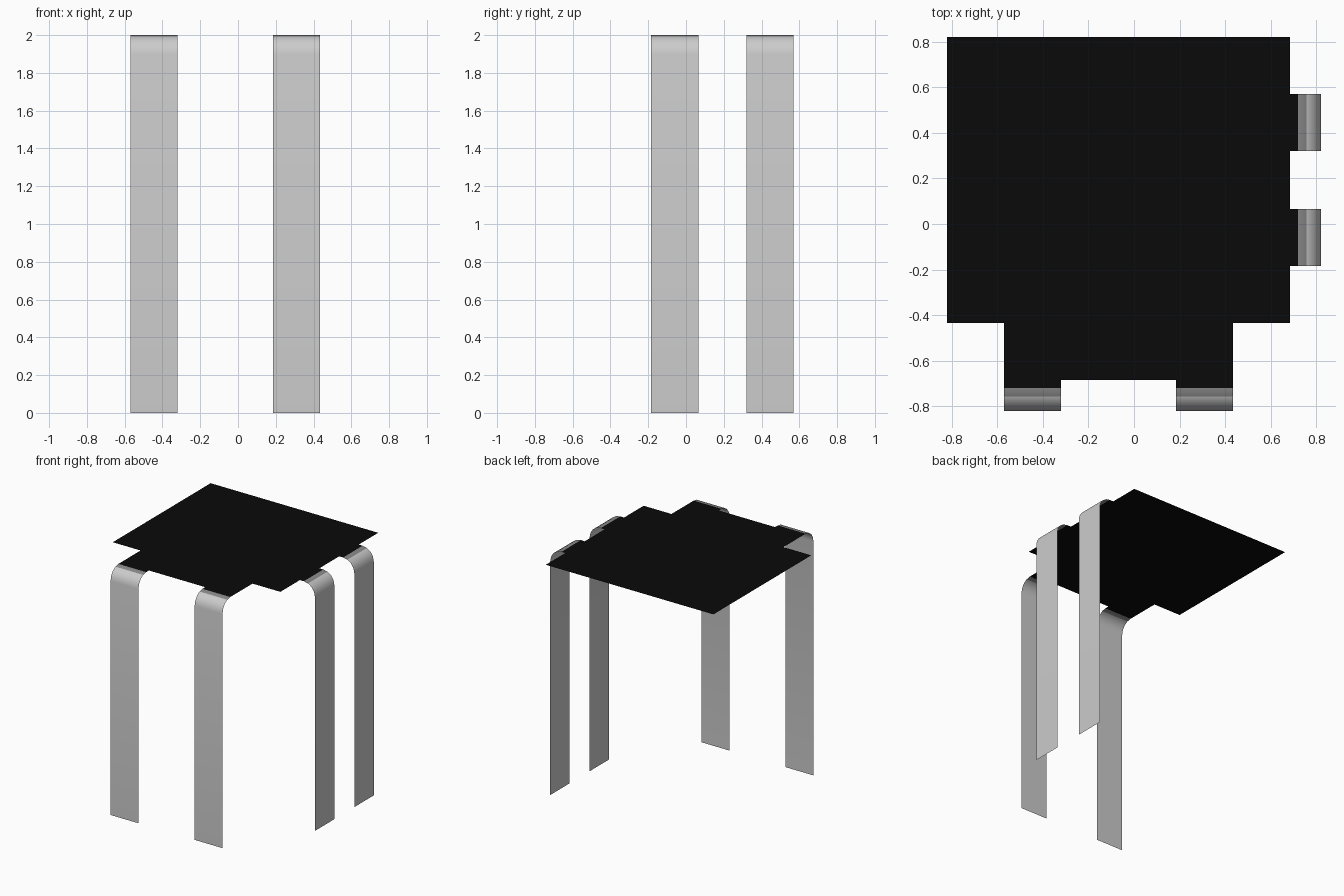
import bpy, bmesh, math

if "Cube" in bpy.data.objects:
    bpy.data.objects.remove(bpy.data.objects["Cube"])

def material(name, v):
    m = bpy.data.materials.new(name)
    m.diffuse_color = (v, v, v, 1)
    m.use_nodes = True
    m.node_tree.nodes["Principled BSDF"].inputs["Base Color"].default_value = m.diffuse_color
    return m

black = material("black", 0.003)
mid = material("mid grey", 0.25)
light = material("light grey", 0.6)

TOP, EDGE, BEND, R, W = 2.0, 0.685, 0.72, 0.1, 0.25

def make(name, bm, mats):
    me = bpy.data.meshes.new(name)
    bm.to_mesh(me)
    bm.free()
    for m in mats:
        me.materials.append(m)
    ob = bpy.data.objects.new(name, me)
    bpy.context.collection.objects.link(ob)
    return ob

# Thin sheet top: large square with a narrower tongue at the front
bm = bmesh.new()
outline = [(-0.82, 0.82), (-0.82, -0.435), (-0.57, -0.435), (-0.57, -EDGE),
           (0.435, -EDGE), (0.435, -0.435), (EDGE, -0.435), (EDGE, 0.82)]
bm.faces.new([bm.verts.new((x, y, TOP)) for x, y in outline])
make("table_top", bm, [black])

# Leg profile: short flat tab, quarter bend, straight drop (distance out, height)
profile = [(EDGE, TOP)]
for i in range(5):
    a = math.radians(22.5 * i)
    profile.append((BEND + R * math.sin(a), TOP - R + R * math.cos(a)))
profile.append((BEND + R, 0))

def leg(name, start, place):
    bm = bmesh.new()
    rows = [[bm.verts.new(place(start + s, d, z)) for s in (0, W)] for d, z in profile]
    for i in range(len(rows) - 1):
        a, b = rows[i], rows[i + 1]
        f = bm.faces.new((a[0], b[0], b[1], a[1]))
        f.material_index = min(i, 2)      # black tab, grey fold line, light strip
        f.smooth = True
        f.normal_update()
        if f.normal.z < -0.01 or (i == len(rows) - 2 and f.normal.dot((f.calc_center_median().x, f.calc_center_median().y, 0)) < 0):
            f.normal_flip()
    make(name, bm, [black, mid, light])

# Two legs folded down at the front, two at the right
for i, x in enumerate((-0.57, 0.185)):
    leg(f"front_leg_{i + 1}", x, lambda s, d, z: (s, -d, z))
for i, y in enumerate((-0.185, 0.32)):
    leg(f"right_leg_{i + 1}", y, lambda s, d, z: (d, s, z))
